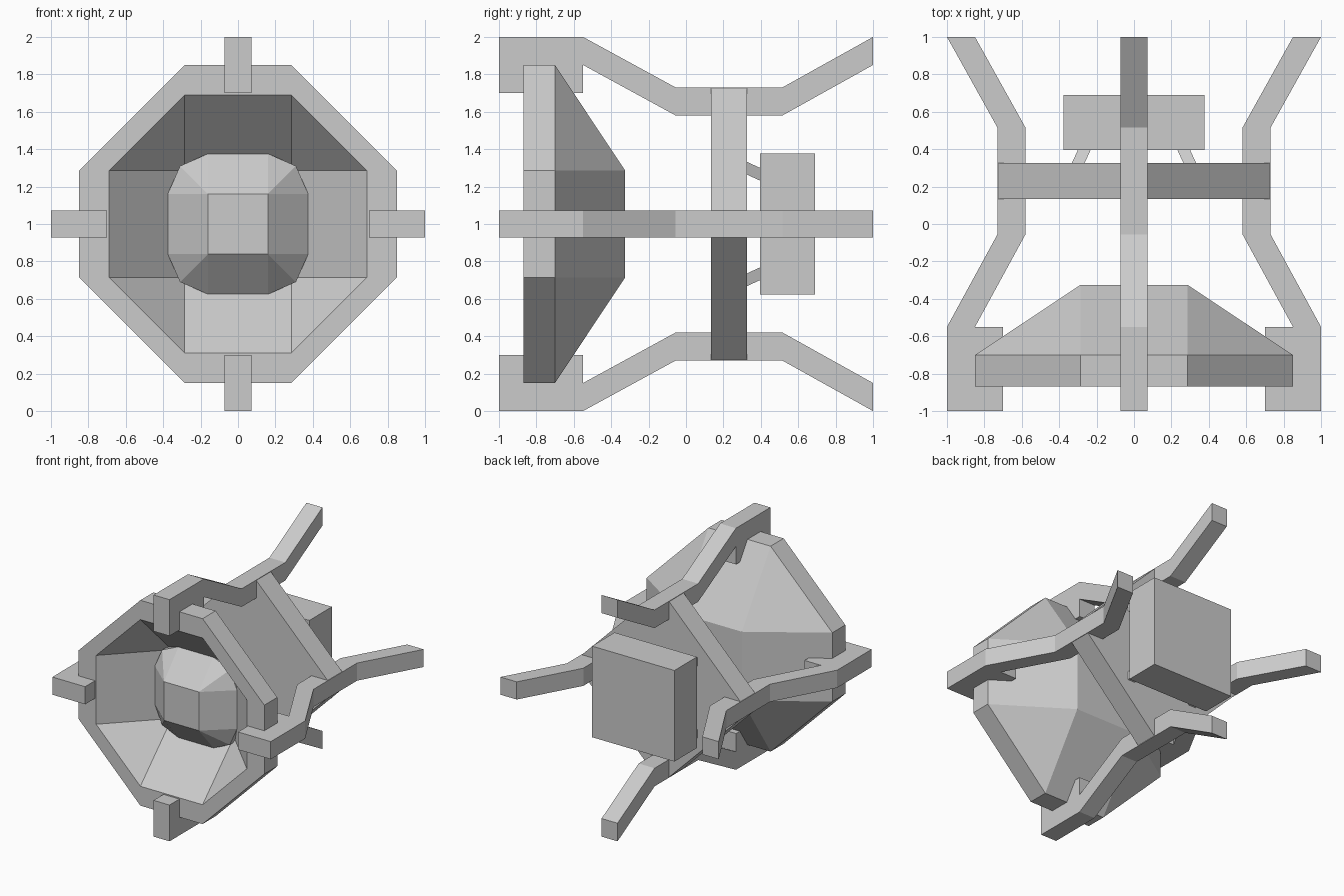
import bpy, bmesh
from mathutils import Matrix, Vector

if "Cube" in bpy.data.objects:
    bpy.data.objects.remove(bpy.data.objects["Cube"])


def ring(y, corner):
    """Repeat one corner's (x, z) points four times around the y axis."""
    pts = []
    for k in range(4):
        for x, z in corner:
            for _ in range(k):
                x, z = -z, x
            pts.append(Vector((x, y, z + 1)))
    return pts


def loft(name, rings):
    """Skin a list of equal-length rings and cap both ends."""
    bm = bmesh.new()
    rows = [[bm.verts.new(p) for p in r] for r in rings]
    n = len(rows[0])
    for a, b in zip(rows, rows[1:]):
        for i in range(n):
            j = (i + 1) % n
            bm.faces.new((a[i], a[j], b[j], b[i]))
    bm.faces.new(rows[0])
    bm.faces.new(rows[-1])
    bmesh.ops.remove_doubles(bm, verts=bm.verts, dist=0.0005)
    bmesh.ops.recalc_face_normals(bm, faces=bm.faces)
    me = bpy.data.meshes.new(name)
    bm.to_mesh(me)
    bm.free()
    ob = bpy.data.objects.new(name, me)
    bpy.context.collection.objects.link(ob)
    return ob


def octagon(y, r, s):
    return ring(y, [(r, s), (s, r)])


# Octagonal dish: inner floor, inner rim, outer rim, rim back, square back
C = 0.285
loft("dish", [octagon(-0.46, C, C), octagon(-0.87, 0.69, C),
              octagon(-0.87, 0.85, C), octagon(-0.70, 0.85, C),
              octagon(-0.325, C, C)])

# Faceted core bulging out of the dish
wide = [(0.376, 0.16), (0.31, 0.31), (0.16, 0.376)]
loft("core", [ring(-0.74, [(0.16, 0.16)] * 3), ring(-0.55, wide),
              ring(-0.43, wide)])

# Four bent struts around the axis, hooked over the dish rim
profile = [(-1, 1), (-0.55, 1), (-0.055, 0.73), (0.515, 0.73), (1, 1),
           (1, 0.85), (0.515, 0.58), (-0.055, 0.58), (-0.55, 0.85),
           (-0.55, 0.70), (-1, 0.70)]
for k, side in enumerate(("top", "right", "bottom", "left")):
    strut = loft("strut_" + side,
                 [[Vector((x, y, r)) for y, r in profile] for x in (-0.073, 0.073)])
    turn = Matrix.Rotation(k * 1.5707963, 4, 'Y')
    strut.data.transform(Matrix.Translation((0, 0, 1)) @ turn)

# Diamond-shaped support plate joining the struts
loft("support_plate", [octagon(y, 0.726, 0.073) for y in (0.135, 0.325)])

# Box at the back
loft("back_box", [ring(y, [(0.377, 0.377)]) for y in (0.395, 0.69)])

# Four slanted legs holding the box on the plate
for sx in (-1, 1):
    for sz in (-1, 1):
        rows = []
        for y, c in ((0.30, 0.31), (0.42, 0.255)):
            h = 0.034
            rows.append([Vector((sx * (c + dx), y, 1 + sz * (c + dz)))
                         for dx, dz in ((-h, -h), (h, -h), (h, h), (-h, h))])
        loft("box_leg", rows)
